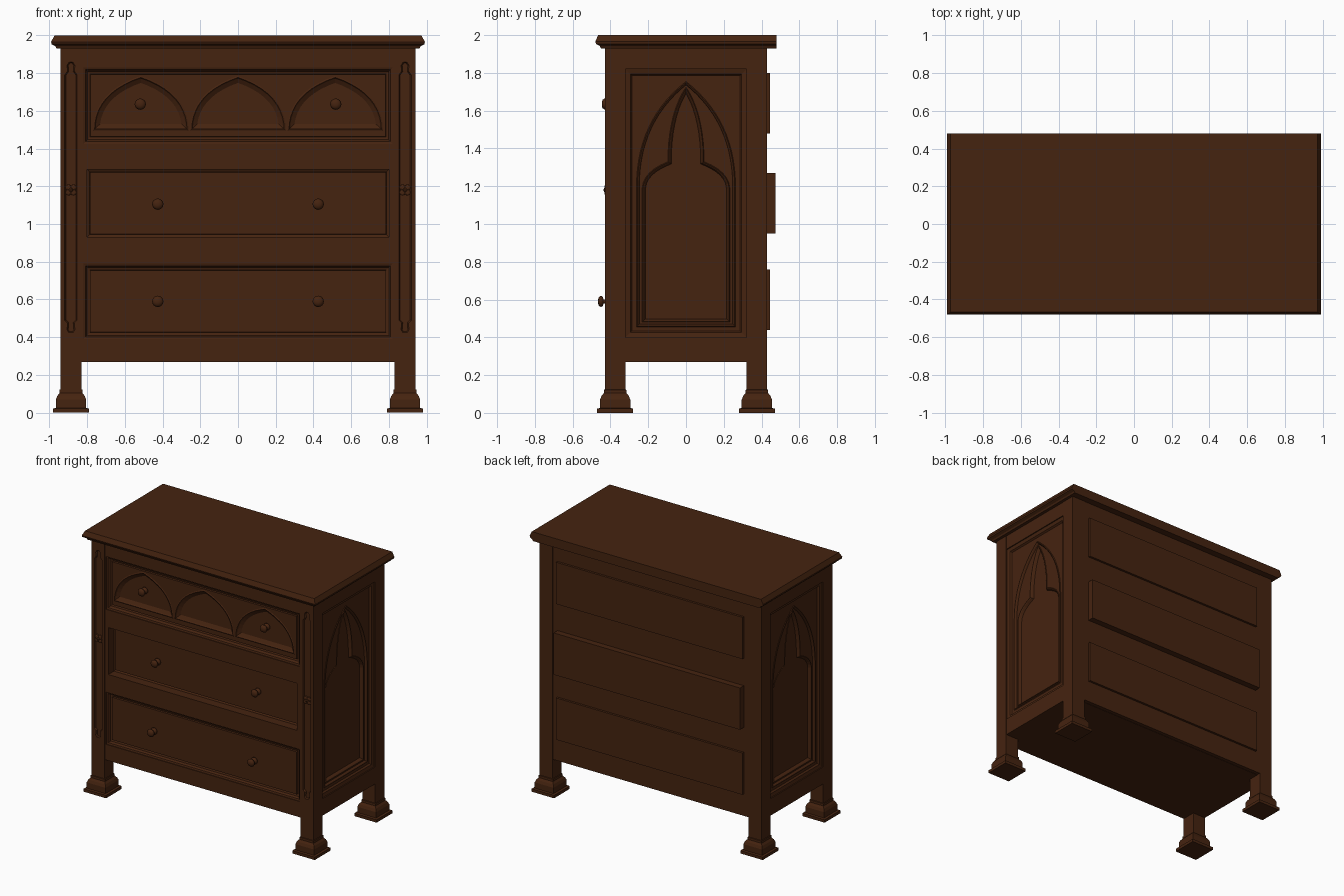
import bpy, bmesh, math
from mathutils import Vector
from mathutils.geometry import tessellate_polygon

cube = bpy.data.objects.get("Cube")
if cube:
    bpy.data.objects.remove(cube, do_unlink=True)

wood = bpy.data.materials.new("dark_brown_wood")
wood.use_nodes = True
COLOUR = (0.06, 0.017, 0.005, 1)
wood.diffuse_color = COLOUR
bsdf = next(n for n in wood.node_tree.nodes if n.type == 'BSDF_PRINCIPLED')
bsdf.inputs["Base Color"].default_value = COLOUR

FACING = {"front": Vector((0, -1, 0)), "back": Vector((0, 1, 0)),
          "left": Vector((1, 0, 0)), "right": Vector((-1, 0, 0))}


def place(face, pts, d):
    """Lift a 2D outline to a side of the chest, d away from the centre."""
    along = Vector((1, 0, 0)) if face in ("front", "back") else Vector((0, 1, 0))
    return [along * u + Vector((0, 0, v)) + FACING[face] * d for u, v in pts]


def finish(name, bm, face=None, smooth=False):
    bmesh.ops.recalc_face_normals(bm, faces=bm.faces)
    if face:
        lean = sum((f.normal * f.calc_area() for f in bm.faces), Vector())
        if lean.dot(FACING[face]) < -1e-6:
            bmesh.ops.reverse_faces(bm, faces=bm.faces)
    for f in bm.faces:
        f.smooth = smooth
    me = bpy.data.meshes.new(name)
    bm.to_mesh(me)
    bm.free()
    me.materials.append(wood)
    ob = bpy.data.objects.new(name, me)
    bpy.context.collection.objects.link(ob)
    return ob


def loft(name, rings, start=True, end=True, face=None, smooth=False):
    bm = bmesh.new()
    loops = [[bm.verts.new(p) for p in ring] for ring in rings]
    n = len(loops[0])
    for a, b in zip(loops, loops[1:]):
        for i in range(n):
            j = (i + 1) % n
            bm.faces.new((a[i], a[j], b[j], b[i]))
    if start:
        bm.faces.new(loops[0])
    if end:
        bm.faces.new(loops[-1])
    return finish(name, bm, face, smooth)


def rect(u0, u1, v0, v1):
    return [(u0, v0), (u1, v0), (u1, v1), (u0, v1)]


def inset(pts, t):
    """Mitred inward offset of a counter-clockwise outline."""
    out = []
    for i, p in enumerate(pts):
        p = Vector(p)
        a = (p - Vector(pts[i - 1])).normalized()
        b = (Vector(pts[(i + 1) % len(pts)]) - p).normalized()
        na, nb = Vector((-a.y, a.x)), Vector((-b.y, b.x))
        q = p + (na + nb) * t / max(0.3, 1 + na.dot(nb))
        out.append((q.x, q.y))
    return out


def box(name, x0, x1, y0, y1, z0, z1):
    return loft(name, [[(x, y, z) for x, y in rect(x0, x1, y0, y1)] for z in (z0, z1)])


def recess(name, face, outline, steps, cap=True):
    """Moulding stepping inward; steps are (inset, depth)."""
    rings = [place(face, inset(outline, t), d) for t, d in steps]
    return loft(name, rings, False, cap, face)


def plate(name, face, outlines, d, back):
    """Flat board; outlines after the first are holes."""
    bm = bmesh.new()
    fronts = [place(face, o, d) for o in outlines]
    loops = [[bm.verts.new(p) for p in ring] for ring in fronts]
    flat = [v for loop in loops for v in loop]
    for tri in tessellate_polygon(fronts):
        bm.faces.new([flat[i] for i in tri])
    for loop, o in zip(loops, outlines):
        rear = [bm.verts.new(p) for p in place(face, o, back)]
        for i in range(len(loop)):
            j = (i + 1) % len(loop)
            bm.faces.new((loop[i], loop[j], rear[j], rear[i]))
    return finish(name, bm, face)


def symmetric(half, cu=0):
    """Mirror a right-hand outline ending at its apex on u = 0."""
    full = half + [(-u, v) for u, v in reversed(half[:-1])]
    return [(u + cu, v) for u, v in full]


def curve(p0, p1, p2, n=10):
    p0, p1, p2 = Vector(p0), Vector(p1), Vector(p2)
    return [tuple(p0 * (1 - t) ** 2 + p1 * 2 * t * (1 - t) + p2 * t * t)
            for t in (i / n for i in range(n + 1))]


def circle(u, v, r, n=16):
    return [(u + r * math.cos(2 * math.pi * i / n), v + r * math.sin(2 * math.pi * i / n))
            for i in range(n)]


# Moulded top, flush at the back
loft("top_board", [[(x, y, z) for x, y in rect(-w, w, 0.48 - d, 0.48)] for w, d, z in (
    (0.962, 0.93, 1.93), (0.968, 0.936, 1.942), (0.988, 0.956, 1.953),
    (0.99, 0.96, 1.965), (0.972, 0.945, 2.0))])

# Carcass
box("carcass", -0.87, 0.87, -0.34, 0.428, 0.272, 1.93)
box("carcass_floor", -0.9, 0.9, -0.4, 0.4, 0.27, 0.36)

# Corner posts and stepped feet
FOOT = ((0.095, 0), (0.095, 0.022), (0.08, 0.026), (0.08, 0.07),
        (0.072, 0.09), (0.06, 0.105), (0.06, 0.122), (0.054, 0.124))
for sx, side in ((1, "left"), (-1, "right")):
    cx = sx * 0.885
    for cy, end in ((-0.375, "front"), (0.375, "back")):
        loft(f"{end}_{side}_foot",
             [[(x, y, z) for x, y in rect(cx - r, cx + r, cy - r, cy + r)] for r, z in FOOT])
        y0 = -0.412 if end == "front" else 0.32
        y1 = -0.32 if end == "front" else 0.43
        box(f"{end}_{side}_post", cx - 0.055, cx + 0.055, y0, y1, 0.1, 1.93)
    # Sunk channel with lobed ends on the front of the post
    slot = symmetric([(0.012, 0.425), (0.021, 0.44), (0.018, 0.475), (0.033, 0.49),
                      (0.033, 1.79), (0.018, 1.81), (0.021, 1.84), (0.012, 1.855), (0, 1.86)], cx)
    plate(f"{side}_post_face", "front",
          [rect(cx - 0.055, cx + 0.055, 0.1, 1.93), slot], 0.43, 0.41)
    recess(f"{side}_post_channel", "front", slot, [(0, 0.43), (0.006, 0.418)])
    # Rosette
    for k in range(4):
        a = math.pi / 4 + k * math.pi / 2
        u, v = cx + 0.019 * math.cos(a), 1.18 + 0.019 * math.sin(a)
        loft(f"{side}_rosette_petal", [place("front", circle(u, v, r, 8), d)
             for r, d in ((0.017, 0.415), (0.016, 0.427), (0.008, 0.431))], face="front")
    loft(f"{side}_rosette_centre", [place("front", circle(cx, 1.18, r, 8), d)
         for r, d in ((0.012, 0.415), (0.011, 0.432), (0.005, 0.436))], face="front")

# Front frame with three drawer openings
openings = {"top": rect(-0.82, 0.82, 1.425, 1.83),
            "middle": rect(-0.8, 0.8, 0.93, 1.29),
            "bottom": rect(-0.82, 0.82, 0.39, 0.79)}
plate("front_frame", "front", [rect(-0.83, 0.83, 0.27, 1.93)] + list(openings.values()),
      0.428, 0.35)
recess("bottom_drawer", "front", openings["bottom"],
       [(0, 0.428), (0, 0.422), (0.012, 0.418), (0.02, 0.4), (0.035, 0.395), (0.037, 0.408)])
recess("middle_drawer", "front", openings["middle"],
       [(0, 0.428), (0, 0.36), (0.014, 0.352), (0.016, 0.365)])
recess("top_drawer_moulding", "front", openings["top"],
       [(0, 0.428), (0, 0.422), (0.012, 0.418), (0.022, 0.4), (0.036, 0.395), (0.038, 0.408)], False)

# Top drawer front with three pointed arches
arches = [symmetric(curve((0.253, 1.495), (0.253, 1.7), (0, 1.785)), c)
          for c in (-0.515, 0, 0.515)]
plate("top_drawer", "front", [inset(openings["top"], 0.038)] + arches, 0.408, 0.38)
for arch in arches:
    recess("drawer_arch", "front", arch,
           [(0, 0.408), (0.008, 0.412), (0.014, 0.402), (0.035, 0.388)])

# Turned knobs
KNOB = ((0.026, 0), (0.024, 0.012), (0.011, 0.018), (0.011, 0.028), (0.025, 0.033),
        (0.03, 0.043), (0.022, 0.054), (0.008, 0.058))
for x, z, base in ((0.518, 1.635, 0.388), (0.425, 1.105, 0.365), (0.425, 0.59, 0.408)):
    for s in (-1, 1):
        loft("drawer_knob", [place("front", circle(s * x, z, r), base + d) for r, d in KNOB],
             face="front", smooth=True)

# Drawer backs showing through the rear
for name, z, d in (("top", 1.48, 0.445), ("middle", 0.95, 0.475), ("bottom", 0.44, 0.445)):
    plate(f"{name}_drawer_back", "back", [rect(-0.79, 0.79, z, z + 0.32)], d, 0.42)

# Side panels with nested pointed and lobed arches
pointed = symmetric([(0.262, 0.455)] + curve((0.262, 1.2), (0.262, 1.55), (0, 1.755), 14))
lobed = symmetric([(0.232, 0.48)] + curve((0.232, 1.19), (0.225, 1.28), (0.095, 1.33), 6)
                  + curve((0.095, 1.38), (0.085, 1.6), (0, 1.725), 8))
field = rect(-0.32, 0.32, 0.4, 1.82)
for side, s in (("left", 1), ("right", -1)):
    plate(f"{side}_lower_rail", side, [rect(-0.32, 0.32, 0.27, 0.4)], 0.938, 0.85)
    plate(f"{side}_upper_rail", side, [rect(-0.32, 0.32, 1.82, 1.93)], 0.938, 0.85)
    recess(f"{side}_panel_moulding", side, field,
           [(0, 0.938), (0, 0.93), (0.025, 0.924), (0.034, 0.912), (0.045, 0.912)], False)
    plate(f"{side}_spandrel", side, [inset(field, 0.045), pointed], 0.912, 0.89)
    recess(f"{side}_arch_moulding", side, pointed,
           [(0, 0.912), (0.005, 0.917), (0.011, 0.912), (0.015, 0.9)], False)
    plate(f"{side}_lobed_board", side, [inset(pointed, 0.015), lobed], 0.9, 0.875)
    recess(f"{side}_arch_panel", side, lobed,
           [(0, 0.9), (0.004, 0.905), (0.01, 0.9), (0.018, 0.882)])

# The underside of each side overhang
for s in (-1, 1):
    box("side_underside", min(s * 0.8, s * 0.936), max(s * 0.8, s * 0.936),
        -0.32, 0.32, 0.271, 0.38)
